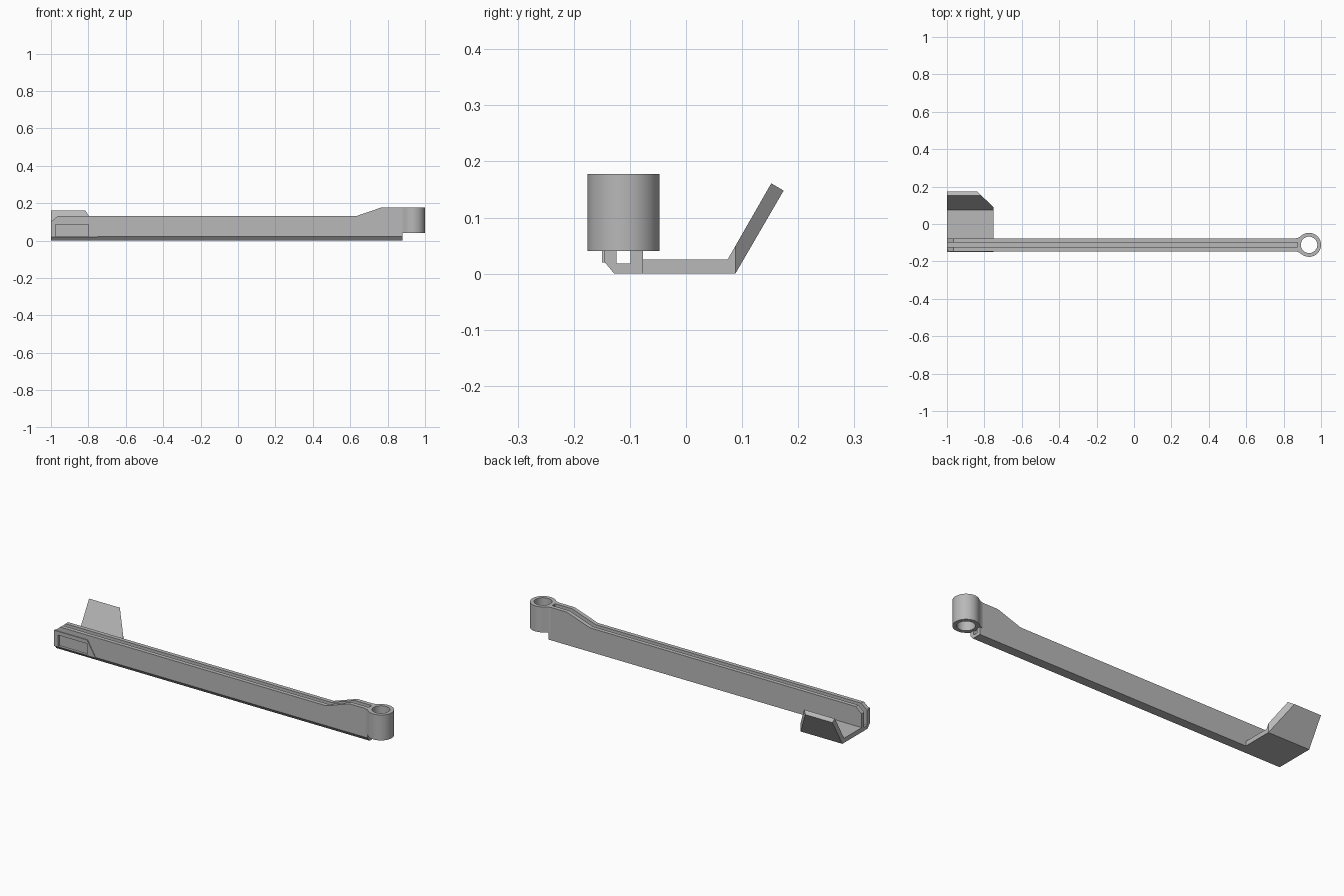
import bpy, bmesh, math
from mathutils import Vector

if "Cube" in bpy.data.objects:
    bpy.data.objects.remove(bpy.data.objects["Cube"], do_unlink=True)

grey = bpy.data.materials.new("plain_grey")
grey.use_nodes = True
grey.diffuse_color = (0.48, 0.48, 0.48, 1)
grey.node_tree.nodes["Principled BSDF"].inputs["Base Color"].default_value = (0.48, 0.48, 0.48, 1)

MID = -0.1115          # centre line of the beam in y
BACK = MID + 0.0345    # back face of the beam
FRONT = MID - 0.0345   # front face of the beam
PLACE = {"x": lambda a, b, c: (c, a, b),
         "y": lambda a, b, c: (a, c, b),
         "z": lambda a, b, c: (a, b, c)}


def prism(name, axis, profile, lo, hi):
    """Extrude a flat profile along an axis from lo to hi."""
    bm = bmesh.new()
    put = PLACE[axis]
    face = bm.faces.new([bm.verts.new(put(a, b, lo)) for a, b in profile])
    moved = bmesh.ops.extrude_face_region(bm, geom=[face])["geom"]
    bmesh.ops.translate(bm, verts=[g for g in moved if isinstance(g, bmesh.types.BMVert)],
                        vec=Vector(put(0, 0, hi - lo)))
    bmesh.ops.recalc_face_normals(bm, faces=bm.faces)
    mesh = bpy.data.meshes.new(name)
    bm.to_mesh(mesh)
    bm.free()
    mesh.materials.append(grey)
    obj = bpy.data.objects.new(name, mesh)
    bpy.context.collection.objects.link(obj)
    return obj


def boolean(target, tool, operation="DIFFERENCE"):
    mod = target.modifiers.new("boolean", "BOOLEAN")
    mod.operation = operation
    mod.solver = "EXACT"
    mod.object = tool
    bpy.context.view_layer.objects.active = target
    bpy.ops.object.modifier_apply(modifier=mod.name)
    bpy.data.objects.remove(tool, do_unlink=True)


def rect(a0, a1, b0, b1):
    return [(a0, b0), (a1, b0), (a1, b1), (a0, b1)]


def circle(x, y, r, n=64):
    return [(x + r * math.cos(2 * math.pi * i / n), y + r * math.sin(2 * math.pi * i / n))
            for i in range(n)]


# Long channel beam with a raised end
beam = prism("channel_beam", "y",
             [(-1, 0), (0.88, 0), (0.88, 0.04), (0.89, 0.04), (0.89, 0.178),
              (0.77, 0.178), (0.63, 0.13), (-0.965, 0.13), (-1, 0.1)], FRONT, BACK)

# Chamfer along the lower front edge
boolean(beam, prism("chamfer_cutter", "x",
                    [(FRONT - 0.03, -0.03), (FRONT + 0.043, -0.03),
                     (FRONT - 0.03, 0.058)], -1.1, 1.1))

# Raised pad on the front face, with a rectangular recess
boolean(beam, prism("pad", "y", [(-1, 0.02), (-0.75, 0.02), (-0.8, 0.105), (-1, 0.105)],
                    FRONT - 0.004, FRONT + 0.01), "UNION")
boolean(beam, prism("recess_cutter", "y", rect(-0.975, -0.8, 0.023, 0.085),
                    FRONT - 0.05, FRONT + 0.01))

# Slot open at the top and both ends
boolean(beam, prism("slot_cutter", "z", rect(-1.1, 0.92, MID - 0.0125, MID + 0.0125),
                    0.018, 0.3))

# Hinge barrel
PIN = 0.936
barrel = prism("hinge_barrel", "z", circle(PIN, MID, 0.064), 0.04, 0.178)
boolean(barrel, prism("bore_cutter", "z", circle(PIN, MID, 0.044), -0.1, 0.3))

# Webs blending the beam into the barrel
for side, label in ((-1, "front"), (1, "back")):
    prism(label + "_barrel_web", "z",
          [(0.862, MID + side * 0.034), (0.88, MID + side * 0.039),
           (0.896, MID + side * 0.05), (0.9, MID + side * 0.03)], 0.04, 0.178)

# Foot plate with an upturned flap and a clipped corner
foot = prism("foot_plate", "x",
             [(BACK, 0), (0.088, 0), (0.174, 0.148), (0.152, 0.161),
              (0.074, 0.025), (BACK, 0.025)], -1, -0.75)
boolean(foot, prism("corner_cutter", "z",
                    [(-0.75, 0.088), (-0.84, 0.176), (-0.84, 0.3), (-0.6, 0.3), (-0.6, 0.088)],
                    -0.1, 0.4))

# Smooth the round barrel, keep its rims sharp
bpy.ops.object.select_all(action="DESELECT")
barrel.select_set(True)
bpy.context.view_layer.objects.active = barrel
bpy.ops.object.shade_smooth_by_angle(angle=math.radians(30))
